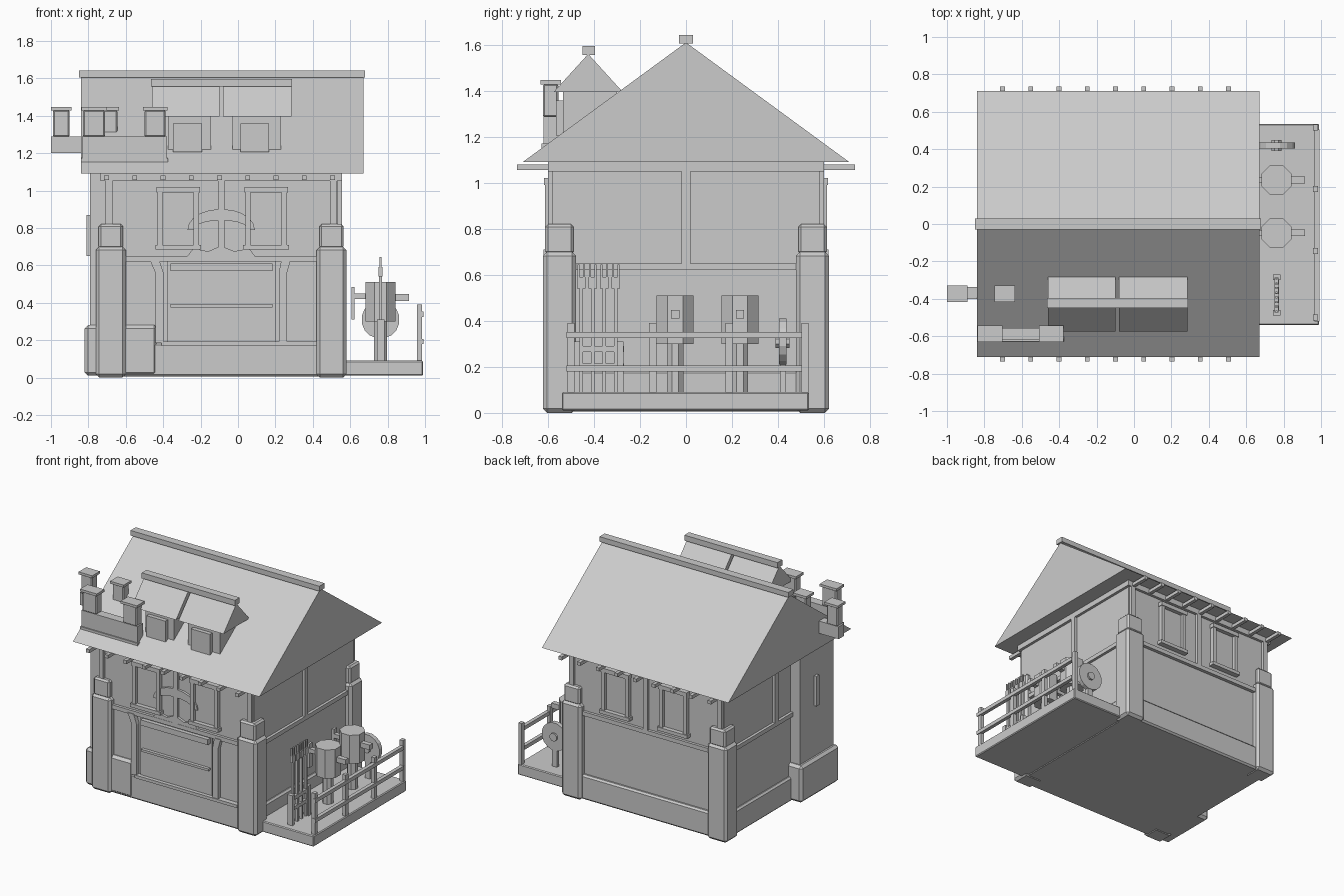
import bpy, math
from mathutils import Vector

if "Cube" in bpy.data.objects:
    bpy.data.objects.remove(bpy.data.objects["Cube"])

mat = bpy.data.materials.new("plain_grey")
mat.diffuse_color = (0.6, 0.6, 0.6, 1)
mat.use_nodes = True
mat.node_tree.nodes["Principled BSDF"].inputs["Base Color"].default_value = mat.diffuse_color


def mesh(name, verts, faces, bevel=0.0):
    me = bpy.data.meshes.new(name)
    me.from_pydata(verts, [], faces)
    me.materials.append(mat)
    ob = bpy.data.objects.new(name, me)
    bpy.context.collection.objects.link(ob)
    if bevel:
        m = ob.modifiers.new("bevel", 'BEVEL')
        m.width, m.segments = bevel, 1
    return ob


def prism(name, pts, axis, a, b, bevel=0.0):
    """Extrude a 2D outline along an axis: x uses (y,z), y uses (x,z), z uses (x,y)."""
    def put(p, t):
        return {'x': (t, p[0], p[1]), 'y': (p[0], t, p[1]), 'z': (p[0], p[1], t)}[axis]
    n = len(pts)
    area = sum(pts[i][0] * pts[(i + 1) % n][1] - pts[(i + 1) % n][0] * pts[i][1] for i in range(n))
    if (area < 0) != (axis == 'y'):
        pts = pts[::-1]
    verts = [put(p, a) for p in pts] + [put(p, b) for p in pts]
    faces = [tuple(range(n))[::-1], tuple(range(n, 2 * n))]
    faces += [(i, (i + 1) % n, (i + 1) % n + n, i + n) for i in range(n)]
    return mesh(name, verts, faces, bevel)


def box(name, x0, x1, y0, y1, z0, z1, bevel=0.0):
    return prism(name, [(x0, y0), (x1, y0), (x1, y1), (x0, y1)], 'z', z0, z1, bevel)


def cyl(name, c, r, axis, a, b, n=8):
    pts = [(c[0] + r * math.cos(2 * math.pi * (i + .5) / n),
            c[1] + r * math.sin(2 * math.pi * (i + .5) / n)) for i in range(n)]
    return prism(name, pts, axis, a, b)


def ybox(name, s, x0, x1, d0, d1, z0, z1, bevel=0.0):
    """Box on the front (s=-1) or back (s=1) at distances d0..d1."""
    box(name, x0, x1, min(s * d0, s * d1), max(s * d0, s * d1), z0, z1, bevel)


CX = -0.09  # house centre line

# Walls and plinth
box("lower_wall", CX - .625, CX + .625, -.575, .575, .01, .64)
box("upper_wall", CX - .625, CX + .625, -.58, .58, .62, 1.09)
box("plinth", CX - .645, CX + .645, -.60, .60, .005, .185, .012)

# Corner pillars with caps
for sx in (-1, 1):
    for sy in (-1, 1):
        x, y = CX + sx * .59, sy * .55
        box("corner_pillar", x - .08, x + .08, y - .072, y + .072, 0, .70, .018)
        box("pillar_cap", x - .065, x + .065, y - .062, y + .062, .69, .82, .012)

# Timber frame on front and back
for s in (-1, 1):
    ybox("top_beam", s, CX - .645, CX + .645, .57, .60, 1.05, 1.09)
    ybox("middle_beam", s, CX - .64, CX + .64, .56, .60, .62, .65)
    for x in (CX - .60, CX, CX + .60):
        ybox("wall_post", s, x - .018, x + .018, .57, .60, .64, 1.06)
    # Windows
    for wx in (-.32, .15):
        ybox("window_pane", s, wx - .09, wx + .09, .57, .588, .71, 1.0)
        for k in (-1, 1):
            ybox("window_jamb", s, wx + k * .097 - .014, wx + k * .097 + .014, .57, .612, .70, 1.01)
        ybox("window_sill", s, wx - .122, wx + .122, .57, .62, .685, .71)
        ybox("window_lintel", s, wx - .116, wx + .116, .57, .618, .99, 1.02)
    # Rafter ends
    for i in range(9):
        x = -.703 + i * .151
        ybox("rafter_end", s, x - .013, x + .013, .56, .735, 1.055, 1.08)

# Timber frame on the gable sides
for s in (-1, 1):
    a, b = sorted((CX + s * .61, CX + s * .645))
    box("side_top_beam", a, b, -.6, .6, 1.05, 1.09)
    box("side_middle_beam", a, b, -.58, .58, .62, .65)
    box("side_post", a, b, -.02, .02, .64, 1.06)

# Curved braces on the front
for k in (-1, 1):
    top, low = [], []
    for i in range(6):
        t = i / 5 * math.pi / 2
        top.append((CX + k * (.01 + .17 * math.sin(t)), .79 + .11 * math.cos(t)))
        low.append((CX + k * (.01 + .135 * math.sin(t)), .79 + .05 * math.cos(t)))
    prism("curved_brace", top + low[::-1], 'y', -.598, -.57)
    prism("foot_brace", [(CX + k * .01, .65), (CX + k * .18, .65), (CX + k * .15, .69),
                         (CX + k * .07, .675), (CX + k * .01, .70)], 'y', -.598, -.57)

# Front shop hatch with shelves and flared posts
box("hatch_panel", -.38, .20, -.585, -.57, .19, .62)
for k in (-1, 1):
    x = CX + k * .33
    prism("hatch_post", [(x - .022, .185), (x + .022, .185), (x + .022, .56), (x + k * .022 + .02, .63),
                         (x + k * .022 - .03, .63), (x - .022, .56)], 'y', -.605, -.57)
box("hatch_top_rail", -.36, .185, -.615, -.57, .57, .61)
box("hatch_middle_rail", -.36, .185, -.608, -.57, .375, .392)
box("hatch_ledge", -.41, .42, -.612, -.57, .17, .192)

# Chimney stack on the left wall
box("stack", -.79, -.45, -.58, -.19, .02, 1.10)
box("stack_base", -.82, -.43, -.605, -.165, .01, .28, .018)
box("stack_slot", -.81, -.78, -.385, -.355, .65, .87)

# Main roof
prism("roof", [(-.71, 1.09), (.71, 1.09), (0, 1.61)], 'x', -.84, .67)
box("ridge_cap", -.85, .68, -.03, .03, 1.605, 1.642)

# Double dormer
for x0, x1, b0, b1 in ((-.46, -.10, -.375, -.145), (-.08, .285, -.03, .23)):
    prism("dormer_roof", [(-.575, 1.395), (-.275, 1.395), (-.425, 1.56)], 'x', x0, x1)
    box("dormer_body", b0, b1, -.535, -.30, 1.20, 1.40)
    c = (b0 + b1) / 2 - .01
    box("dormer_window", c - .077, c + .077, -.565, -.52, 1.205, 1.357)
box("dormer_ridge_cap", -.465, .29, -.45, -.395, 1.555, 1.595)

# Chimneys
box("front_chimney_base", -.835, -.38, -.62, -.555, 1.165, 1.288)
box("chimney_ledge", -.84, -.373, -.628, -.55, 1.152, 1.17)
box("side_chimney_base", -1.0, -.70, -.402, -.338, 1.20, 1.29)
for x, y, w, d in ((-.77, -.588, .058, .034), (-.443, -.588, .056, .034),
                   (-.945, -.372, .045, .034), (-.69, -.372, .045, .034)):
    box("chimney_pot", x - w, x + w, y - d, y + d, 1.285, 1.43, .008)
    box("chimney_cap", x - w - .01, x + w + .01, y - d - .01, y + d + .01, 1.428, 1.446)

# Side deck and fence
box("deck", .50, .99, -.54, .535, .01, .09, .006)
for y in (-.50, -.145, .188, .517):
    box("fence_post", .958, .985, y - .016, y + .016, .085, .39)
for z in (.18, .325):
    box("fence_rail", .965, .992, -.52, .505, z, z + .027)

# Two barrels on posts with spouts and wheels
for y in (-.047, .235):
    cyl("barrel_post", (.762, y), .038, 'z', .085, .31)
    cyl("barrel", (.762, y), .087, 'z', .30, .51)
    box("barrel_spout", .80, .915, y - .018, y + .018, .41, .447)
    box("barrel_rod", .615, .70, y - .015, y + .015, .42, .45)
    box("barrel_handle", .607, .624, y - .018, y + .018, .31, .485)

# Grindstone
cyl("grindstone", (.762, .31), .102, 'y', .405, .437, 16)
cyl("grindstone_hub", (.762, .31), .03, 'y', .39, .45)
box("grindstone_stand", .742, .782, .408, .434, .085, .30)

# Tool rack with four forks
for y in (-.475, -.285):
    box("rack_post", .742, .782, y - .014, y + .014, .085, .31)
for z in (.19, .265):
    box("rack_rail", .75, .774, -.48, -.27, z, z + .025)
for i in range(4):
    y = -.455 + i * .05
    box("fork_shaft", .753, .771, y - .008, y + .008, .09, .55)
    box("fork_base", .752, .772, y - .018, y + .018, .54, .59)
    for k in (-1, 1):
        box("fork_tine", .756, .768, y + k * .012 - .005, y + k * .012 + .005, .58, .645)
